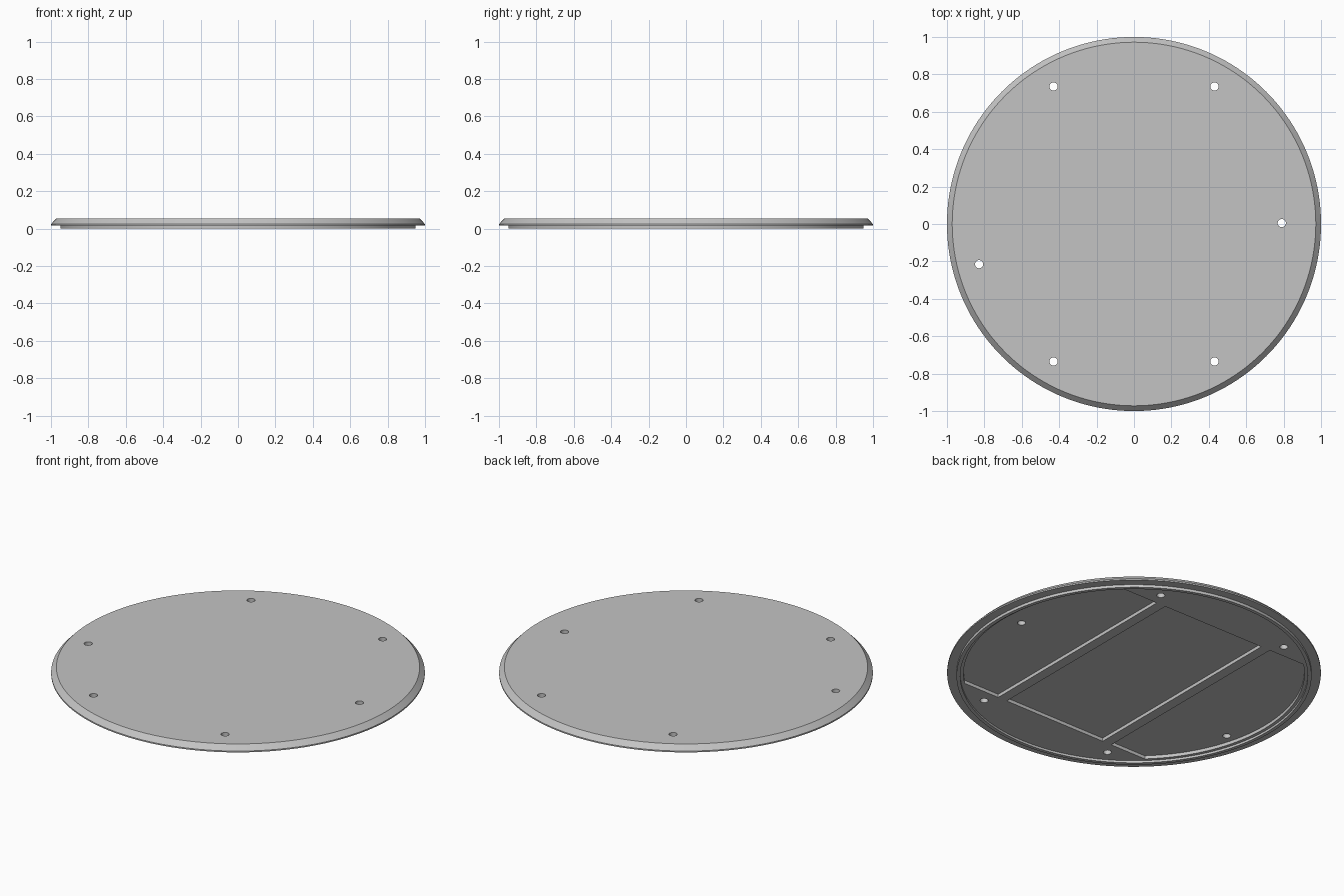
import bpy
import bmesh
from math import asin, cos, sin, pi, radians

old = bpy.data.objects.get("Cube")
if old:
    bpy.data.objects.remove(old, do_unlink=True)

grey = bpy.data.materials.new("plain_grey")
grey.use_nodes = True
grey.diffuse_color = (0.55, 0.55, 0.55, 1)
grey.node_tree.nodes["Principled BSDF"].inputs["Base Color"].default_value = (0.55, 0.55, 0.55, 1)


def circle(radius, sides, cx=0, cy=0):
    return [(cx + radius * cos(2 * pi * i / sides), cy + radius * sin(2 * pi * i / sides))
            for i in range(sides)]


def loft(name, layers):
    """Join stacked outlines, given as (points, height), and cap both ends."""
    bm = bmesh.new()
    rings = [[bm.verts.new((x, y, z)) for x, y in points] for points, z in layers]
    for low, high in zip(rings, rings[1:]):
        for i in range(len(low)):
            j = (i + 1) % len(low)
            bm.faces.new((low[i], low[j], high[j], high[i]))
    bm.faces.new(rings[0][::-1])
    bm.faces.new(rings[-1])
    bmesh.ops.recalc_face_normals(bm, faces=bm.faces)
    mesh = bpy.data.meshes.new(name)
    bm.to_mesh(mesh)
    bm.free()
    obj = bpy.data.objects.new(name, mesh)
    bpy.context.collection.objects.link(obj)
    mesh.materials.append(grey)
    return obj


# Round cover: underside, seating lip, flange and bevelled top edge
UNDERSIDE, TOP, POCKET_FLOOR = 0.013, 0.053, 0.032
profile = [(0.93, UNDERSIDE), (0.93, 0), (0.95, 0), (0.95, 0.016),
           (1, 0.016), (1, 0.024), (0.972, TOP)]
cover = loft("round_cover", [(circle(r, 160), z) for r, z in profile])

# Pocket outlines: one rectangle between two round-ended side pockets
half_y, rib_in, rib_out, arc_r = 0.66, 0.335, 0.395, 0.912
middle = [(-rib_in, -half_y), (rib_in, -half_y), (rib_in, half_y), (-rib_in, half_y)]
end = asin(half_y / arc_r)
steps = 36
arc = [(arc_r * cos(a), arc_r * sin(a))
       for a in (-end + 2 * end * i / steps for i in range(steps + 1))]
left = [(rib_out, half_y), (rib_out, -half_y)] + arc
right = [(-x, y) for x, y in reversed(left)]
cutters = [loft("pocket_cutter", [(shape, -0.05), (shape, POCKET_FLOOR)])
           for shape in (middle, left, right)]

# Screw holes
holes = [(sx * 0.43, sy * 0.735) for sx in (-1, 1) for sy in (-1, 1)]
holes += [(0.79, 0.005), (-0.828, -0.215)]
for x, y in holes:
    shape = circle(0.022, 24, x, y)
    cutters.append(loft("hole_cutter", [(shape, -0.1), (shape, 0.1)]))

# Cut and smooth the cover
bpy.ops.object.select_all(action="DESELECT")
cover.select_set(True)
bpy.context.view_layer.objects.active = cover
for cutter in cutters:
    cutter.hide_render = True
    cut = cover.modifiers.new("cut", "BOOLEAN")
    cut.operation = "DIFFERENCE"
    cut.solver = "EXACT"
    cut.object = cutter
    bpy.ops.object.modifier_apply(modifier=cut.name)
    bpy.data.objects.remove(cutter, do_unlink=True)
bpy.ops.object.shade_smooth_by_angle(angle=radians(30))
